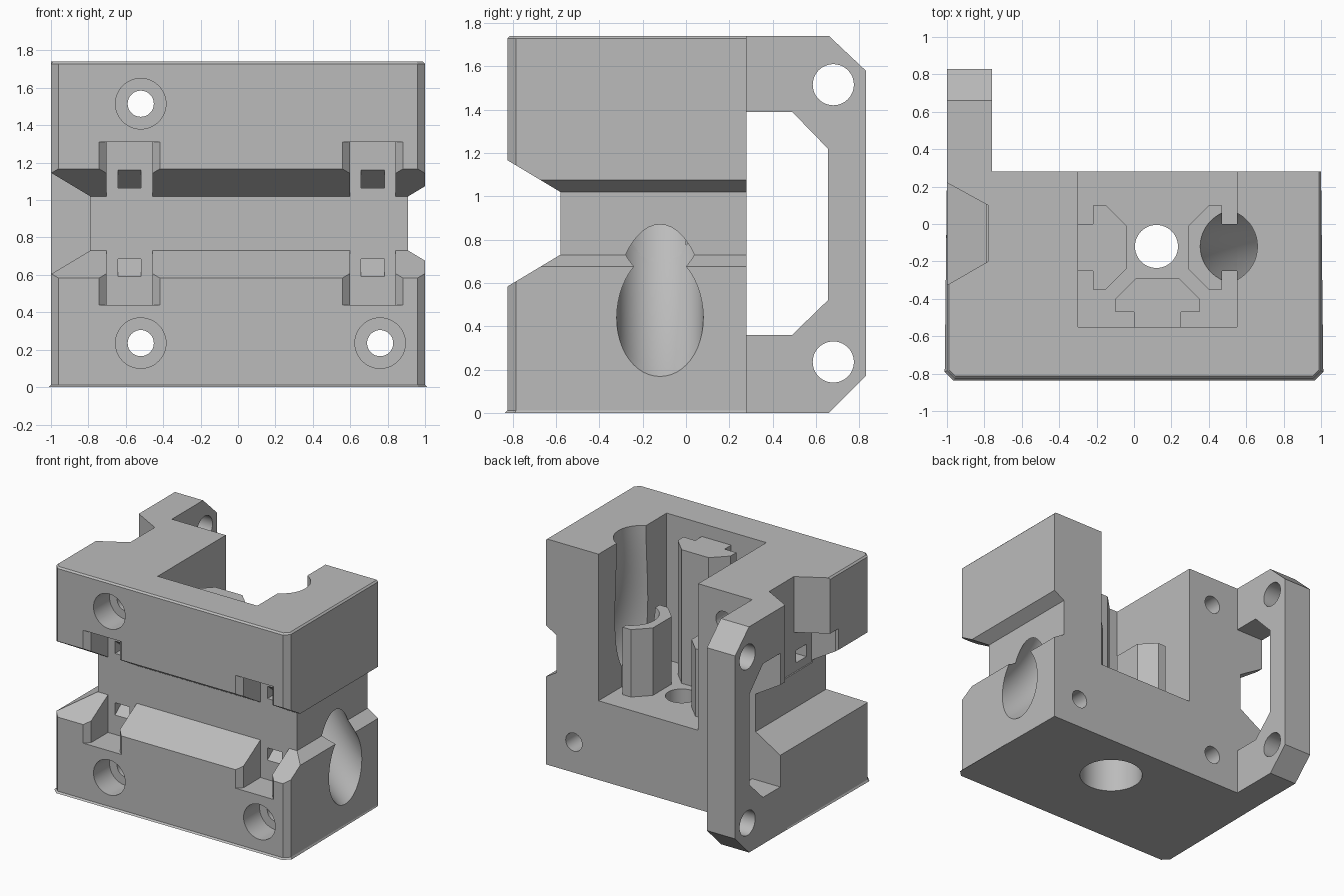
import bpy, bmesh, math
from mathutils import Matrix, Vector

cube = bpy.data.objects.get("Cube")
if cube:
    bpy.data.objects.remove(cube, do_unlink=True)

grey = bpy.data.materials.new("plain grey")
grey.use_nodes = True
grey.diffuse_color = (0.5, 0.5, 0.5, 1)
grey.node_tree.nodes["Principled BSDF"].inputs["Base Color"].default_value = (0.5, 0.5, 0.5, 1)

FRONT, BACK, TOP = -0.825, 0.28, 1.74


def finish(name, bm):
    bmesh.ops.recalc_face_normals(bm, faces=bm.faces[:])
    mesh = bpy.data.meshes.new(name)
    bm.to_mesh(mesh)
    bm.free()
    mesh.materials.append(grey)
    obj = bpy.data.objects.new(name, mesh)
    bpy.context.scene.collection.objects.link(obj)
    return obj


def prism(name, axis, profile, lo, hi):
    """Extrude a 2D profile along an axis: x takes (y, z), y takes (x, z), z takes (x, y)."""
    i = "xyz".index(axis)

    def point(p, d):
        c = list(p)
        c.insert(i, d)
        return c
    bm = bmesh.new()
    rings = [[bm.verts.new(point(p, d)) for p in profile] for d in (lo, hi)]
    bridge(bm, rings)
    return finish(name, bm)


def bridge(bm, rings):
    n = len(rings[0])
    for a, b in zip(rings, rings[1:]):
        for k in range(n):
            bm.faces.new((a[k], a[(k + 1) % n], b[(k + 1) % n], b[k]))
    bm.faces.new(rings[0])
    bm.faces.new(rings[-1])


def box(name, x0, x1, y0, y1, z0, z1):
    return prism(name, "z", [(x0, y0), (x1, y0), (x1, y1), (x0, y1)], z0, z1)


def disc(u, v, r, n=48):
    return [(u + r * math.cos(math.tau * k / n), v + r * math.sin(math.tau * k / n))
            for k in range(n)]


def combine(target, tool, operation="DIFFERENCE", keep=False):
    mod = target.modifiers.new("shape", "BOOLEAN")
    mod.operation, mod.solver, mod.object = operation, "EXACT", tool
    bpy.context.view_layer.update()
    graph = bpy.context.evaluated_depsgraph_get()
    mesh = bpy.data.meshes.new_from_object(target.evaluated_get(graph))
    target.modifiers.clear()
    target.data = mesh
    if not keep:
        bpy.data.objects.remove(tool, do_unlink=True)


# Main block with chamfered front corners and fine outer edges
bm = bmesh.new()
outline = [(-1, FRONT), (1, FRONT), (1, BACK), (-1, BACK)]
bridge(bm, [[bm.verts.new((x, y, z)) for x, y in outline] for z in (0, TOP)])
corners = [e for e in bm.edges if all(v.co.y < 0 for v in e.verts)
           and abs(e.verts[0].co.z - e.verts[1].co.z) > 1]
bmesh.ops.bevel(bm, geom=corners, offset=0.04, segments=1, affect="EDGES")
rims = [e for e in bm.edges if abs(e.verts[0].co.z - e.verts[1].co.z) < 0.01
        and min(v.co.y for v in e.verts) < 0]
bmesh.ops.bevel(bm, geom=rims, offset=0.012, segments=1, affect="EDGES")
body = finish("carriage_body", bm)

# Rear flange with its window and two holes
flange = prism("flange", "x", [(0.2, 0), (0.66, 0), (0.83, 0.17), (0.83, 1.58),
                               (0.66, TOP), (0.2, TOP)], -1, -0.76)
combine(body, flange, "UNION")
combine(body, prism("window", "x", [(BACK, 0.36), (0.49, 0.36), (0.655, 0.52),
                                    (0.655, 1.22), (0.49, 1.39), (BACK, 1.39)], -1.1, -0.7))
for z in (0.235, 1.515):
    combine(body, prism("flange_hole", "x", disc(0.68, z, 0.095), -1.1, -0.7))


# Tapered groove round the front and both sides
def groove(axis, edge, floor, lo, hi):
    out = edge + (edge - floor) * 0.5
    rise = 0.6 * abs(out - floor)
    profile = [(floor, 0.73), (out, 0.73 - rise), (out, 1.02 + rise), (floor, 1.02)]
    combine(body, prism("groove", axis, profile, lo, hi))


groove("x", FRONT, -0.58, -1.2, 1.2)
groove("y", 1, 0.91, -1.2, 0.4)
groove("y", -1, -0.79, -1.2, 0.4)

# Vertical notch in the upper part of the side
combine(body, prism("side_notch", "z", [(-1.1, 0.275), (-0.78, 0.1), (-0.78, -0.2),
                                        (-1.1, -0.385)], 1.0, 1.9))


# Clip slots with chamfered mouths and a small wedge-shaped catch
def clip(x, upper, matrix=Matrix()):
    z0, z1 = (1.0, 1.31) if upper else (0.44, 0.75)
    half = 0.1225
    right = [(half + 0.1, -0.885), (half, -0.785), (half, -0.58)]
    shape = [(x + u, y) for u, y in right] + [(x - u, y) for u, y in reversed(right)]
    slot = prism("clip_slot", "z", shape, z0, z1)
    side = 1 if upper else -1
    wedge = [(-0.6, 0.875 + side * 0.19), (-0.6, 0.875 + side * 0.285),
             (-0.58, 0.875 + side * 0.285), (-0.46, 0.875 + side * 0.19)]
    catch = prism("clip_catch", "x", wedge, x - 0.0625, x + 0.0625)
    for tool in (slot, catch):
        tool.data.transform(matrix)
        combine(body, tool)


for x in (-0.58, 0.72):
    for upper in (True, False):
        clip(x, upper)
clip(0.29, True, Matrix.Translation((-0.2, 0, 0)) @ Matrix.Rotation(-math.pi / 2, 4, "Z"))

# Counterbored screw holes
for x, z in ((-0.52, 1.515), (-0.52, 0.235), (0.76, 0.235)):
    combine(body, prism("screw_hole", "y", disc(x, z, 0.07, 32), -1, 0.5))
    combine(body, prism("screw_counterbore", "y", disc(x, z, 0.135), -1, -0.63))

# Open rear pocket, and the bore beneath it
combine(body, box("pocket", -0.3, 0.55, -0.55, 0.5, 0.61, 2))
combine(body, prism("bore", "z", disc(0.12, -0.12, 0.115), -0.1, 1))
combine(body, prism("bore_recess", "z", disc(0.12, -0.12, 0.23), -0.1, 0.45))


# Posts inside the pocket, one shape turned round the bore
def post(name, angle, height, reach):
    half = [(0.125, reach), (0.125, 0.345), (0.225, 0.345), (0.225, 0.275), (0.115, 0.165)]
    shape = half + [(-u, d) for u, d in reversed(half)]
    obj = prism(name, "z", shape, 0.6, height)
    obj.data.transform(Matrix.Translation((0.125, -0.125, 0))
                       @ Matrix.Rotation(angle, 4, "Z"))
    return obj


left_post = post("left_post", -math.pi / 2, 1.13, 0.43)
right_post = post("right_post", math.pi / 2, 1.13, 0.43)
front_post = post("front_post", math.pi, 1.64, 0.43)

# Curved round channel from the top down and out through the side
bm = bmesh.new()
rings = []
for step in range(-4, 33):
    t = math.radians(step * 2)
    out = Vector((-math.cos(t), 0, -math.sin(t)))
    centre = Vector((2.3, -0.12, TOP)) + out * 1.84
    rings.append([bm.verts.new(centre + out * u + Vector((0, v, 0)))
                  for u, v in disc(0, 0, 0.2)])
bridge(bm, rings)
channel = finish("channel", bm)
combine(left_post, channel, keep=True)
combine(right_post, channel, keep=True)
combine(body, channel)

# Smooth bores, sharp edges
for obj in (body, left_post, right_post, front_post):
    obj.data.shade_smooth()
    obj.data.set_sharp_from_angle(angle=math.radians(25))
